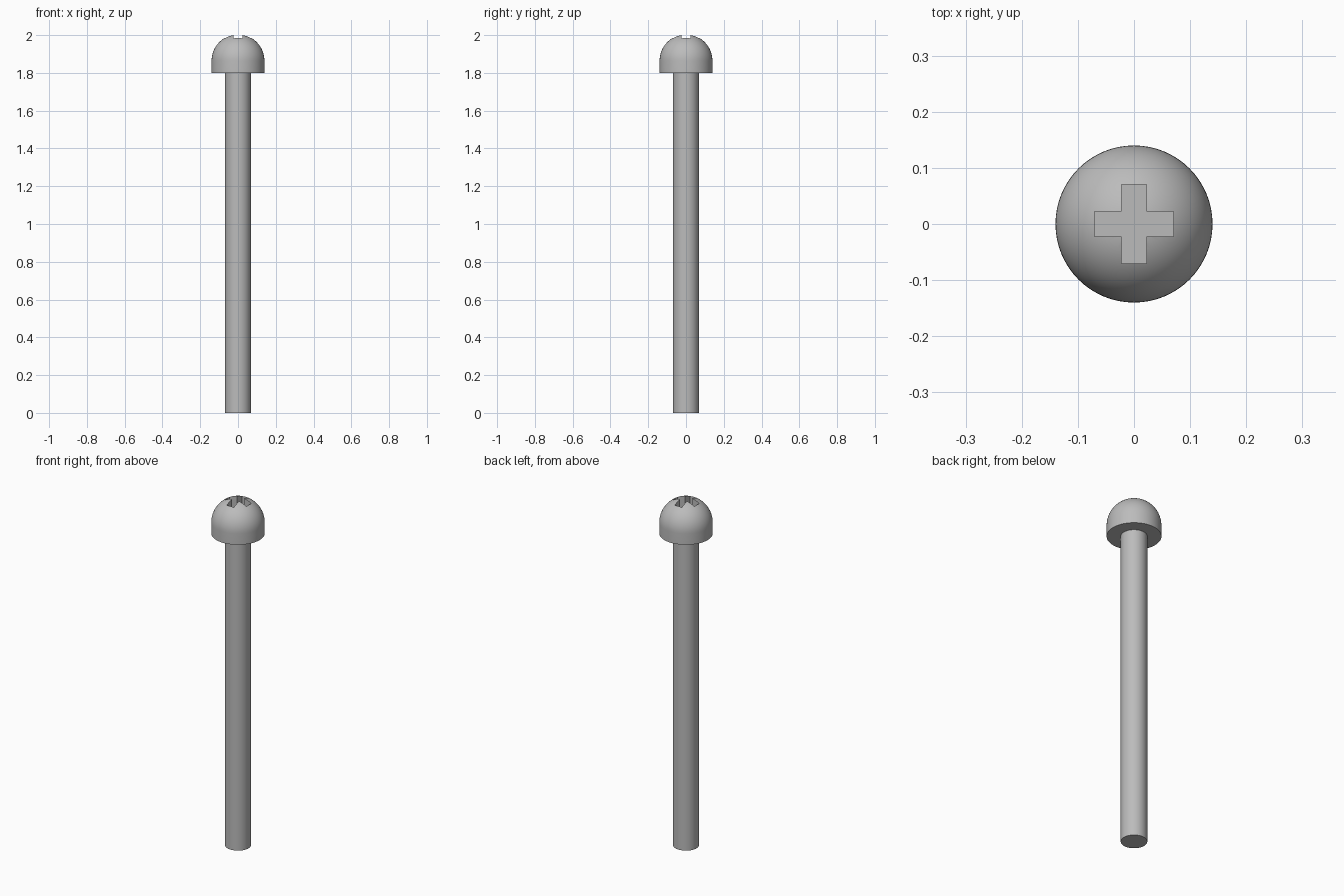
import bpy, bmesh
from math import sin, cos, pi, radians
from mathutils import Matrix, Vector

HEAD_R, SHAFT_R = 0.14, 0.068
HEAD_BASE, DOME_Z = 1.8, 1.864
ARM, HALF_W, FLOOR = 0.0705, 0.0227, 1.93

cube = bpy.data.objects.get("Cube")
if cube:
    bpy.data.objects.remove(cube)

steel = bpy.data.materials.new("grey_steel")
steel.use_nodes = True
grey = (0.5, 0.5, 0.5, 1)
steel.diffuse_color = grey
steel.node_tree.nodes["Principled BSDF"].inputs["Base Color"].default_value = grey


def make_object(name, bm):
    bmesh.ops.recalc_face_normals(bm, faces=bm.faces)
    mesh = bpy.data.meshes.new(name)
    bm.to_mesh(mesh)
    bm.free()
    mesh.materials.append(steel)
    obj = bpy.data.objects.new(name, mesh)
    bpy.context.collection.objects.link(obj)
    return obj


def lathe(name, profile, steps=64):
    """Spin an (r, z) profile around the z axis."""
    bm = bmesh.new()
    verts = [bm.verts.new((r, 0, z)) for r, z in profile]
    edges = [bm.edges.new(pair) for pair in zip(verts, verts[1:])]
    bmesh.ops.spin(bm, geom=verts + edges, cent=(0, 0, 0), axis=(0, 0, 1),
                   angle=2 * pi, steps=steps)
    bmesh.ops.remove_doubles(bm, verts=bm.verts, dist=1e-5)
    return make_object(name, bm)


def smooth(obj):
    bpy.ops.object.select_all(action="DESELECT")
    obj.select_set(True)
    bpy.context.view_layer.objects.active = obj
    bpy.ops.object.shade_smooth_by_angle(angle=radians(30))


# Straight round shaft
shaft = lathe("shaft", [(0, 0), (SHAFT_R, 0), (SHAFT_R, HEAD_BASE), (0, HEAD_BASE)])

# Domed head on a short straight collar
arc = [i * pi / 2 / 16 for i in range(16)]
dome = [(HEAD_R * cos(a), DOME_Z + HEAD_R * sin(a)) for a in arc]
head = lathe("head", [(0, HEAD_BASE), (HEAD_R, HEAD_BASE)] + dome
             + [(0, DOME_Z + HEAD_R)])

# Cross-shaped drive recess, cut from an extruded plus outline
bm = bmesh.new()
outline = []
for quarter in range(4):
    turn = Matrix.Rotation(quarter * pi / 2, 3, "Z")
    for x, y in ((ARM, -HALF_W), (ARM, HALF_W), (HALF_W, HALF_W)):
        outline.append(bm.verts.new(turn @ Vector((x, y, FLOOR))))
plus = bm.faces.new(outline)
top = bmesh.ops.extrude_face_region(bm, geom=[plus])["geom"]
bmesh.ops.translate(bm, vec=(0, 0, 0.2),
                    verts=[v for v in top if isinstance(v, bmesh.types.BMVert)])
cutter = make_object("recess_cutter", bm)
cutter.hide_render = True

cut = head.modifiers.new("drive_recess", "BOOLEAN")
cut.operation = "DIFFERENCE"
cut.solver = "EXACT"
cut.object = cutter
bpy.context.view_layer.objects.active = head
bpy.ops.object.modifier_apply(modifier=cut.name)
bpy.data.objects.remove(cutter)

for part in (shaft, head):
    smooth(part)
